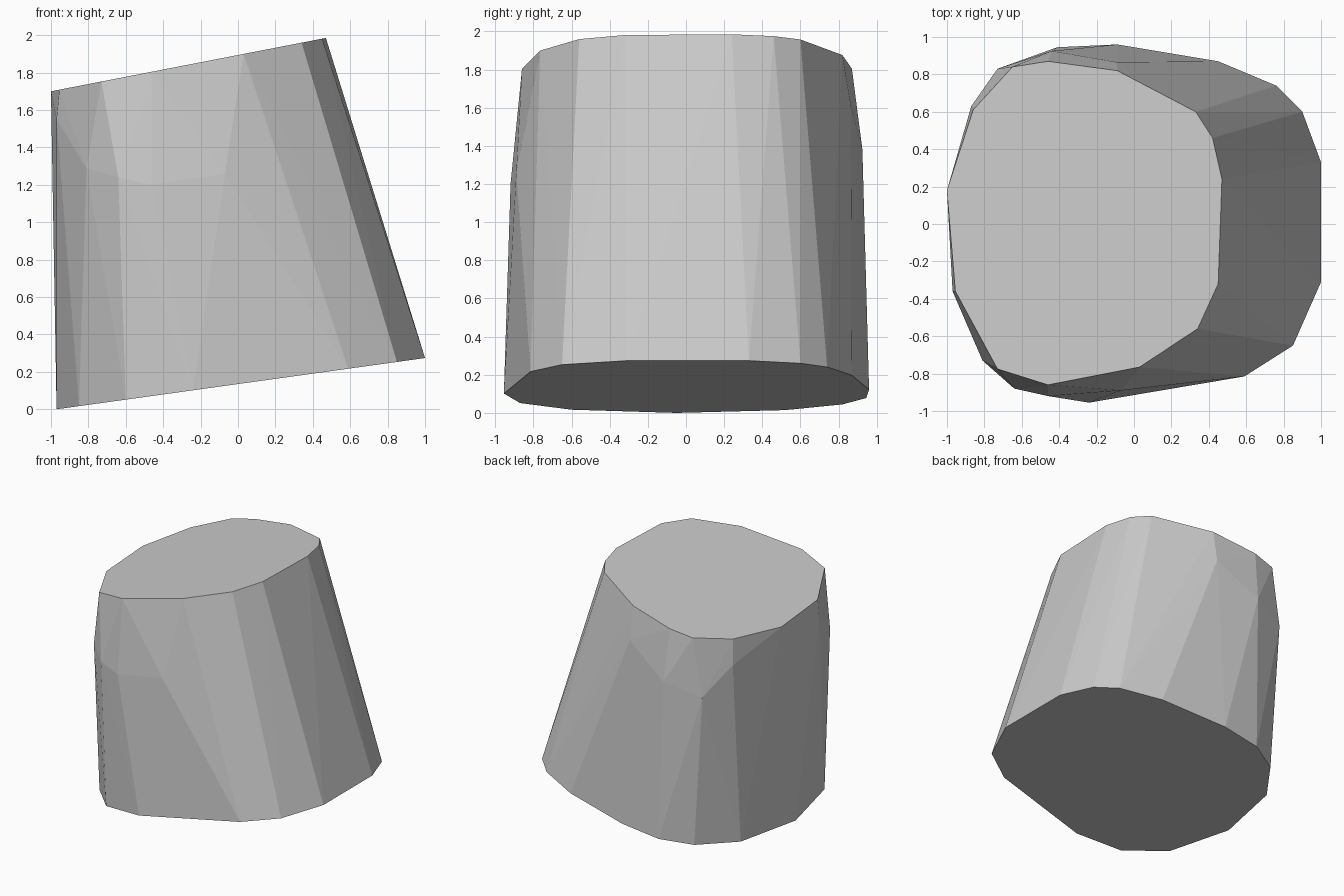
import bpy, bmesh, math

if "Cube" in bpy.data.objects:
    bpy.data.objects.remove(bpy.data.objects["Cube"])

# Rim outlines (x, y); each rim lies on its own tilted plane
TOP = [(-1, .18), (-.86, .61), (-.65, .84), (-.46, .87), (-.09, .82), (.33, .6), (.42, .46),
       (.47, .24), (.45, -.32), (.34, -.56), (.03, -.765), (-.46, -.86), (-.73, -.775), (-.955, -.36)]
BASE = [(-.97, -.05), (-.865, .52), (-.65, .82), (-.41, .945), (-.09, .96), (.45, .87), (.76, .74),
        (.9, .6), (1, .33), (1, -.31), (.85, -.65), (.59, -.815), (-.24, -.955), (-.6, -.87), (-.85, -.6)]
# Bulging corners part-way up the wall
BULGE = [(-.97, -.36, 1.55), (-.81, -.73, 1.29), (-.64, -.88, 1.24), (-.46, -.92, 1.2), (-.07, -.89, 1.26),
         (-.87, .63, 1.52), (-.73, .83, 1.29), (-.44, .925, 1.38), (-.09, .865, 1.61)]


def tilted(ring, low_x, low_z, slope):
    return [(x, y, low_z + (x - low_x) * slope) for x, y in ring]


grey = bpy.data.materials.new("stone grey")
grey.diffuse_color = (.6, .6, .6, 1)
grey.use_nodes = True
grey.node_tree.nodes["Principled BSDF"].inputs["Base Color"].default_value = grey.diffuse_color

# Tapered faceted block: the hull around both rims and the bulge
points = tilted(TOP, -1, 1.7, .194) + tilted(BASE, -.97, 0, .139) + BULGE
bm = bmesh.new()
for p in points:
    bm.verts.new(p)
hull = bmesh.ops.convex_hull(bm, input=bm.verts)
loose = [v for v in bm.verts if not v.link_faces]
bmesh.ops.delete(bm, geom=loose, context='VERTS')
# Merge the flat caps into single faces
bmesh.ops.dissolve_limit(bm, angle_limit=math.radians(.3), verts=bm.verts, edges=bm.edges)
bmesh.ops.recalc_face_normals(bm, faces=bm.faces)
mesh = bpy.data.meshes.new("faceted_block")
bm.to_mesh(mesh)
bm.free()
mesh.materials.append(grey)
bpy.context.collection.objects.link(bpy.data.objects.new("faceted_block", mesh))
